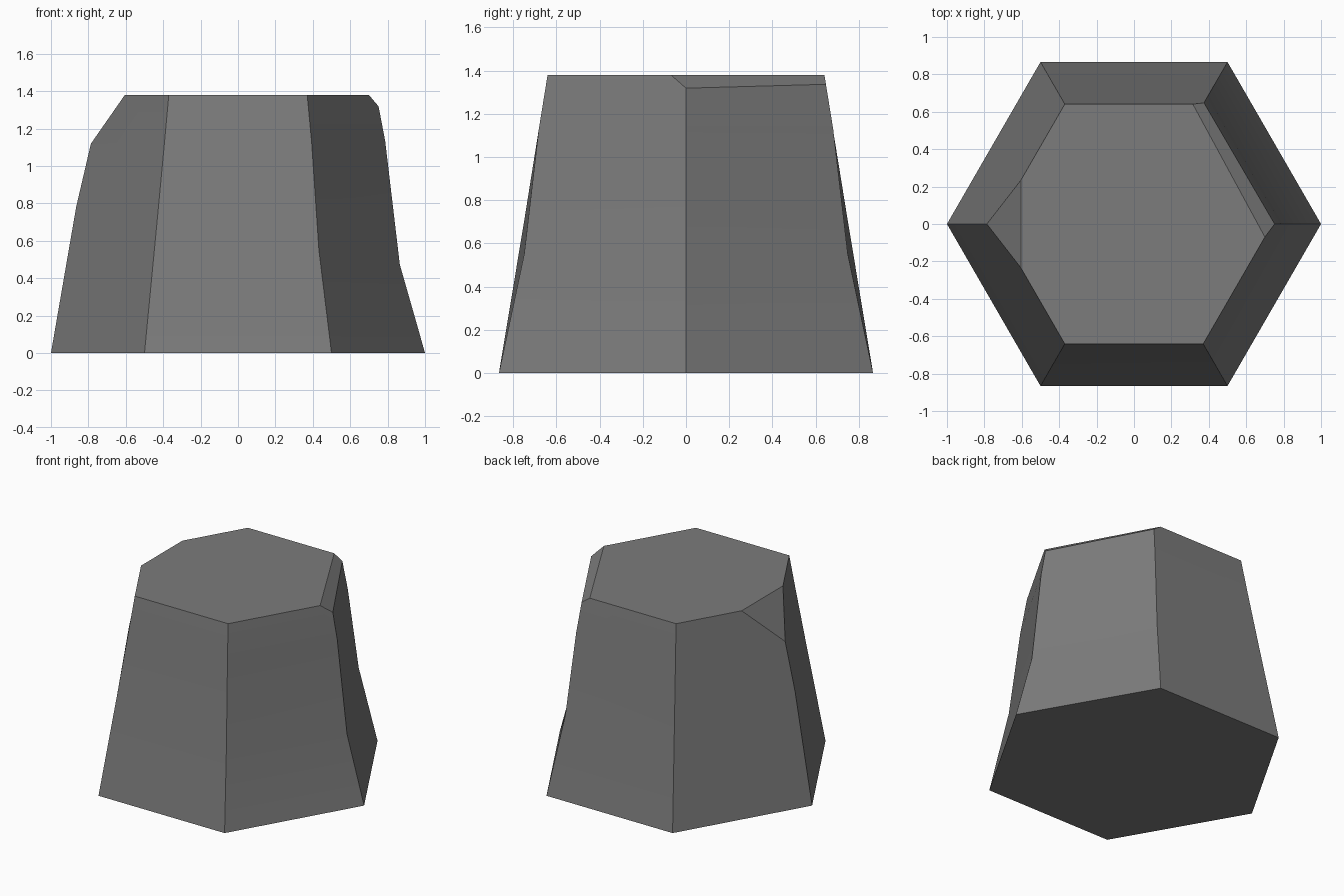
import bpy, bmesh, math
from mathutils import Vector

if "Cube" in bpy.data.objects:
    bpy.data.objects.remove(bpy.data.objects["Cube"])

SIDES = 6


def ring(bm, radius, z, tilt=0.0):
    """Hexagonal loop whose height changes by tilt per unit of x."""
    pts = []
    for i in range(SIDES):
        a = i * 2 * math.pi / SIDES
        x, y = radius * math.cos(a), radius * math.sin(a)
        pts.append(bm.verts.new((x, y, z + tilt * x)))
    return pts


def chip(bm, a, b, c):
    """Slice off everything above the plane through three points and cap it."""
    n = (b - a).cross(c - a).normalized()
    if n.z < 0:
        n.negate()
    bmesh.ops.bisect_plane(bm, geom=bm.verts[:] + bm.edges[:] + bm.faces[:],
                           dist=1e-5, plane_co=a, plane_no=n, clear_outer=True)
    bmesh.ops.holes_fill(bm, edges=[e for e in bm.edges if e.is_boundary], sides=0)


# Tapered hexagonal block, narrowing in three tiers
bm = bmesh.new()
rings = [ring(bm, 1.0, 0.0), ring(bm, 0.865, 0.628, -0.178),
         ring(bm, 0.787, 1.125, 0.01), ring(bm, 0.74, 1.38)]
for low, high in zip(rings, rings[1:]):
    for i in range(SIDES):
        j = (i + 1) % SIDES
        bm.faces.new((low[i], low[j], high[j], high[i]))
bm.faces.new(rings[-1])
bm.faces.new(rings[0][::-1])

# Broken left corner
chip(bm, Vector((-0.786, 0, 1.12)), Vector((-0.605, -0.24, 1.38)),
     Vector((-0.605, 0.24, 1.38)))
# Chamfered back right rim
chip(bm, Vector((0.75, 0, 1.32)), Vector((0.70, -0.07, 1.38)),
     Vector((0.315, 0.64, 1.38)))
bmesh.ops.recalc_face_normals(bm, faces=bm.faces[:])

mesh = bpy.data.meshes.new("stone_block")
bm.to_mesh(mesh)
bm.free()
block = bpy.data.objects.new("stone_block", mesh)
bpy.context.collection.objects.link(block)

# Plain grey stone
stone = bpy.data.materials.new("grey_stone")
stone.diffuse_color = (0.2, 0.2, 0.2, 1)
stone.use_nodes = True
stone.node_tree.nodes["Principled BSDF"].inputs["Base Color"].default_value = stone.diffuse_color
mesh.materials.append(stone)

# Soft tiers, crisp corners
bpy.context.view_layer.objects.active = block
block.select_set(True)
bpy.ops.object.shade_smooth_by_angle(angle=math.radians(30))
